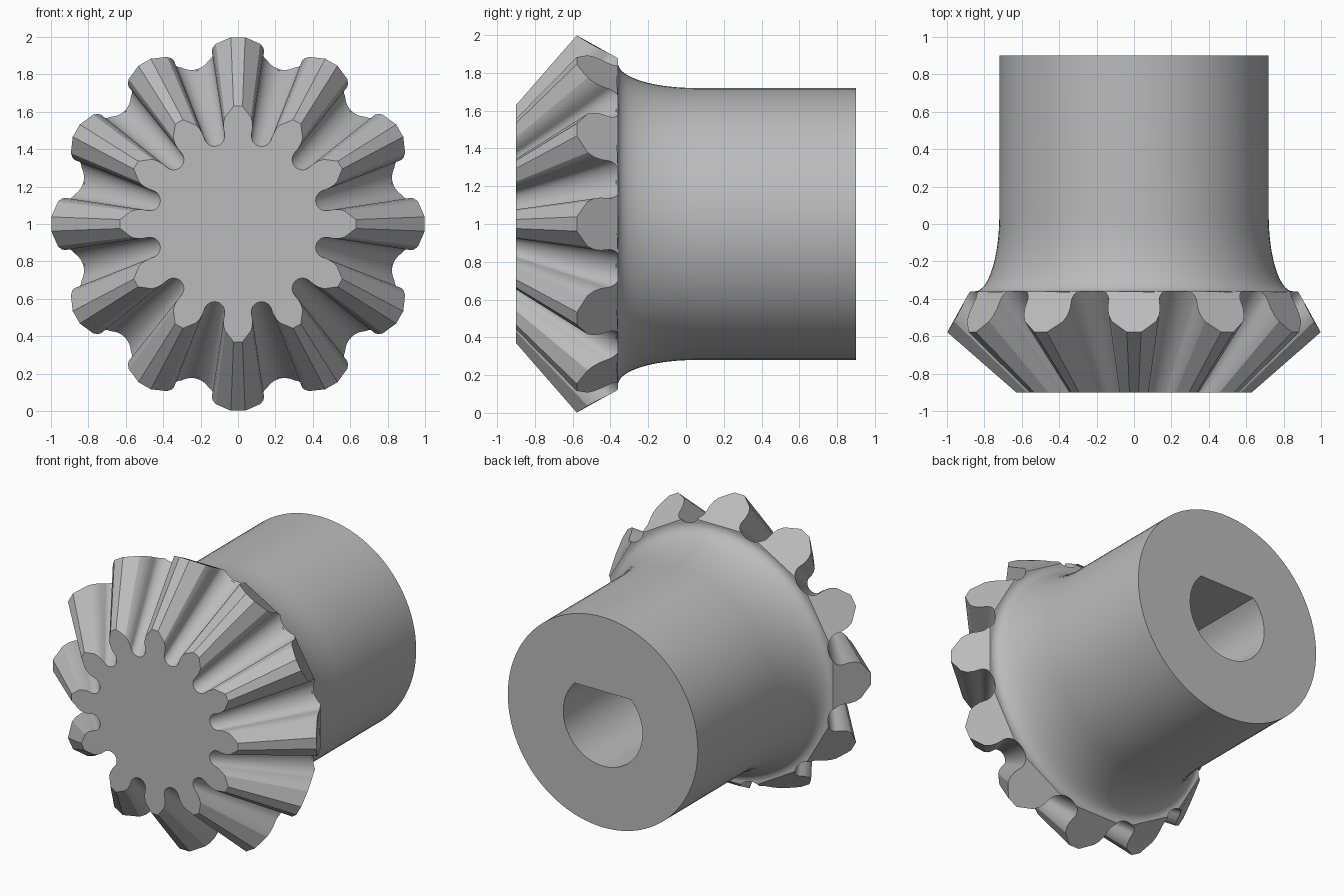
import bpy
import bmesh
from math import sin, cos, pi, hypot, radians, sqrt

cube = bpy.data.objects.get("Cube")
if cube:
    bpy.data.objects.remove(cube, do_unlink=True)

TEETH = 12
SEGMENTS = 96
APEX = -1.45      # tip of the pitch cone on the y axis
FRONT = -0.9
SHOULDER = -0.36  # back plane of the toothed head
BACK = 0.9
HUB_R = 0.72
BORE_R = 0.3

# One plain metal colour
steel = bpy.data.materials.new("grey_steel")
steel.use_nodes = True
steel.diffuse_color = (0.5, 0.5, 0.5, 1)
steel.node_tree.nodes["Principled BSDF"].inputs["Base Color"].default_value = (0.5, 0.5, 0.5, 1)


def finish(bm, name, angle):
    """Turn a bmesh into a shaded object with the steel material."""
    bmesh.ops.recalc_face_normals(bm, faces=bm.faces)
    mesh = bpy.data.meshes.new(name)
    bm.to_mesh(mesh)
    bm.free()
    mesh.materials.append(steel)
    obj = bpy.data.objects.new(name, mesh)
    bpy.context.collection.objects.link(obj)
    bpy.ops.object.select_all(action="DESELECT")
    obj.select_set(True)
    bpy.context.view_layer.objects.active = obj
    bpy.ops.object.shade_smooth_by_angle(angle=radians(angle))
    return obj


def bridge(bm, a, b):
    """Join two rings of equal length with quads."""
    for i in range(len(a)):
        j = (i + 1) % len(a)
        bm.faces.new((a[i], a[j], b[j], b[i]))


def tooth_outline():
    """Half a tooth from tip to valley floor on the front plane, mirrored."""
    half = [(0.024, 0.63), (0.07, 0.57), (0.077, 0.54), (0.077, 0.51)]
    valley = pi / TEETH
    cx, cz, radius, steps = 0.487 * sin(valley), 0.487 * cos(valley), 0.055, 10
    for i in range(steps + 1):
        a = pi - valley + (pi / 2) * i / steps
        half.append((cx + radius * cos(a), cz + radius * sin(a)))
    return [(-x, z) for x, z in reversed(half[:-1])] + half


def back_y(r):
    """Where a ray from the apex through the front outline meets the back cone."""
    rho = r / (FRONT - APEX)
    return min(SHOULDER, (0.71 + APEX * rho) / (rho + 0.5))


# Toothed head: outline swept from the apex, trimmed by the back cone
bm = bmesh.new()
outline = tooth_outline()
front, back, teeth, floor = [], [], [], []
for t in range(TEETH):
    a = 2 * pi * t / TEETH
    for x, z in outline:
        px, pz = x * cos(a) + z * sin(a), z * cos(a) - x * sin(a)
        y = back_y(hypot(x, z))
        k = (y - APEX) / (FRONT - APEX)
        front.append(bm.verts.new((px, FRONT, 1 + pz)))
        back.append(bm.verts.new((px * k, y, 1 + pz * k)))
bridge(bm, front, back)
bm.faces.new(front)

# Back of each tooth, and the flat shoulder between them
count = len(outline)
on_plane = [abs(v.co.y - SHOULDER) < 1e-5 for v in back]
bm.faces.new([v for v, flat in zip(back, on_plane) if flat])
for t in range(TEETH):
    ids = range(t * count, (t + 1) * count)
    cone = [i for i in ids if not on_plane[i]]
    bm.faces.new([back[i] for i in range(cone[0] - 1, cone[-1] + 2)])
finish(bm, "toothed_head", 18)


# Hub: flared fillet, straight barrel, back face and D-shaped bore
def ring(bm, y, r, flat=10.0):
    pts = []
    for i in range(SEGMENTS):
        a = 2 * pi * i / SEGMENTS
        pts.append(bm.verts.new((r * cos(a), y, 1 + min(r * sin(a), flat))))
    return pts


bm = bmesh.new()
FLARE_LEN, FLARE_H, STEPS = 0.41, 0.13, 14
rings = [ring(bm, SHOULDER - 0.01, HUB_R + FLARE_H)]
for i in range(STEPS + 1):
    a = (pi / 2) * i / STEPS
    rings.append(ring(bm, SHOULDER + FLARE_LEN * (1 - cos(a)), HUB_R + FLARE_H * (1 - sin(a))))
rings.append(ring(bm, BACK, HUB_R))
flat = BORE_R * sqrt(0.5)
rings.append(ring(bm, BACK, BORE_R, flat))
rings.append(ring(bm, SHOULDER - 0.01, BORE_R, flat))
for i, r in enumerate(rings):
    bridge(bm, r, rings[(i + 1) % len(rings)])
finish(bm, "hub", 30)
